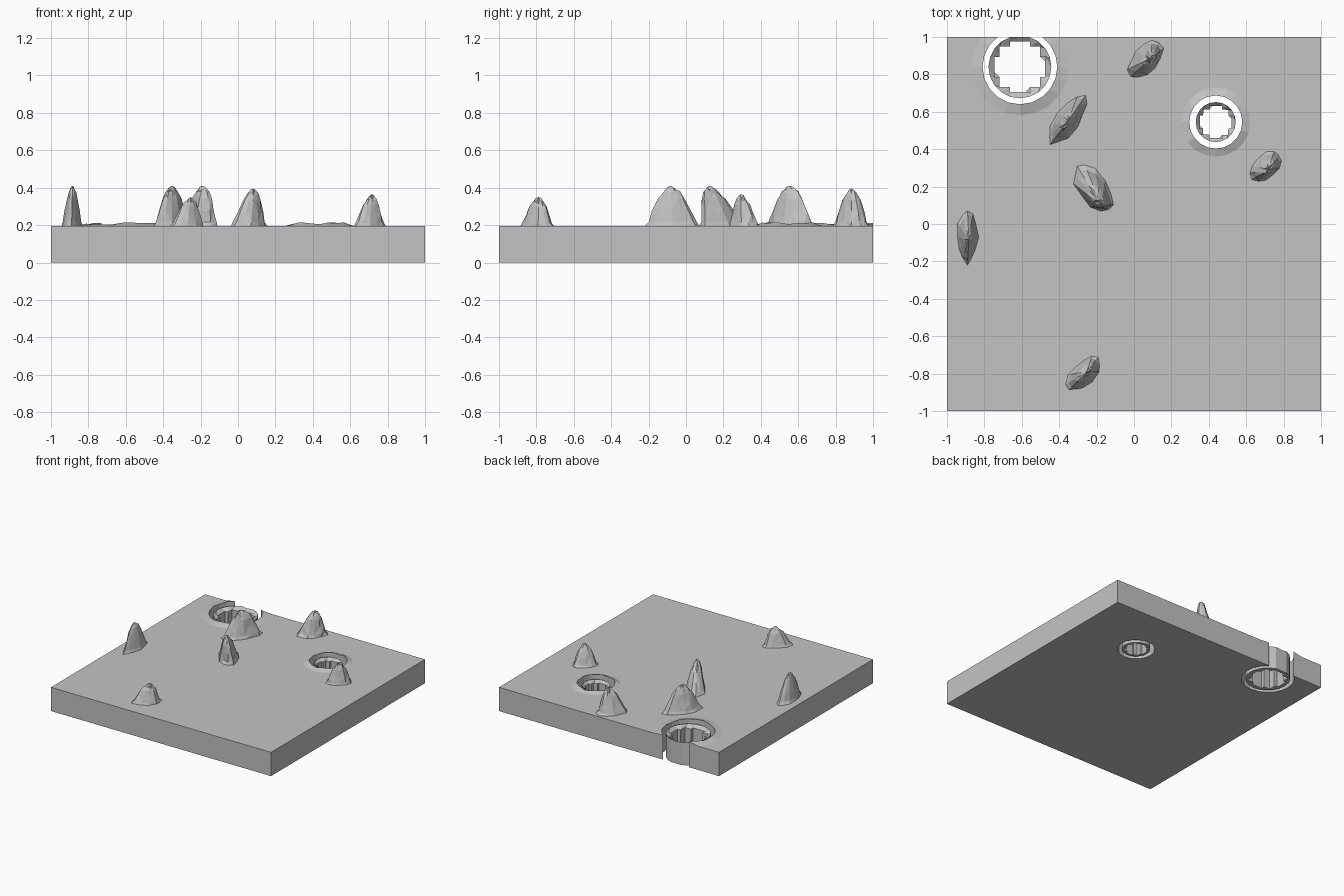
import bpy, bmesh, math, random
from mathutils import Vector

if "Cube" in bpy.data.objects:
    bpy.data.objects.remove(bpy.data.objects["Cube"])

random.seed(4)
TOP = 0.195
SIDES = 20

stone = bpy.data.materials.new("grey_stone")
stone.diffuse_color = (0.55, 0.55, 0.55, 1)
stone.use_nodes = True
stone.node_tree.nodes["Principled BSDF"].inputs["Base Color"].default_value = stone.diffuse_color


def finish(bm, name):
    bmesh.ops.recalc_face_normals(bm, faces=bm.faces[:])
    me = bpy.data.meshes.new(name)
    bm.to_mesh(me)
    bm.free()
    me.materials.append(stone)
    ob = bpy.data.objects.new(name, me)
    bpy.context.collection.objects.link(ob)
    return ob


def circle(cx, cy, r, z):
    return [(cx + r * math.cos(2 * math.pi * i / SIDES),
             cy + r * math.sin(2 * math.pi * i / SIDES), z) for i in range(SIDES)]


def stepped(cx, cy, r, z):
    # blocky circle, five corners per quarter
    quarter = [(1, .2), (.88, .5), (.72, .72), (.5, .88), (.2, 1)]
    quarter = [(1, .4), (.8, .4), (.8, .8), (.4, .8), (.4, 1)]
    pts = []
    for q in range(4):
        c, s = round(math.cos(q * math.pi / 2)), round(math.sin(q * math.pi / 2))
        pts += [(cx + r * (x * c - y * s), cy + r * (x * s + y * c), z) for x, y in quarter]
    return pts


def loft(bm, rings, closed=False):
    vs = [[bm.verts.new(p) for p in ring] for ring in rings]
    pairs = list(zip(vs, vs[1:])) + ([(vs[-1], vs[0])] if closed else [])
    for a, b in pairs:
        n = len(a)
        for i in range(n):
            bm.faces.new((a[i], a[(i + 1) % n], b[(i + 1) % n], b[i]))
    return vs


def clip_back(bm):
    # trim whatever crosses the rear edge of the slab
    res = bmesh.ops.bisect_plane(bm, geom=bm.verts[:] + bm.edges[:] + bm.faces[:],
                                 plane_co=(0, 0.9999, 0), plane_no=(0, 1, 0), clear_outer=True)
    edges = [e for e in res["geom_cut"] if isinstance(e, bmesh.types.BMEdge)]
    if edges:
        bmesh.ops.holes_fill(bm, edges=edges, sides=0)


# ground slab
bm = bmesh.new()
bmesh.ops.create_cube(bm, size=1)
for v in bm.verts:
    v.co = Vector((v.co.x * 2, v.co.y * 2, (v.co.z + 0.5) * TOP))
slab = finish(bm, "ground_slab")

# craters: centre, hole radius, tube outer radius, tube inner radius
craters = [(-0.61, 0.84, 0.2, 0.168, 0.135), (0.437, 0.545, 0.142, 0.107, 0.085)]
for n, (cx, cy, r, ro, ri) in enumerate(craters, 1):
    # hole cut through the slab
    bm = bmesh.new()
    vs = loft(bm, [circle(cx, cy, r, -0.1), circle(cx, cy, r, 0.4)])
    for ring in vs:
        bm.faces.new(ring)
    cutter = finish(bm, "hole_cutter")
    mod = slab.modifiers.new("hole", "BOOLEAN")
    mod.operation, mod.solver, mod.object = "DIFFERENCE", "EXACT", cutter
    bpy.context.view_layer.objects.active = slab
    bpy.ops.object.modifier_apply(modifier=mod.name)
    bpy.data.objects.remove(cutter)

    # low uneven rim around the hole
    bm = bmesh.new()
    crest = [(x, y, TOP + random.uniform(0.006, 0.02)) for x, y, z in circle(cx, cy, r, 0)]
    loft(bm, [circle(cx, cy, r * 1.3, TOP), crest, circle(cx, cy, r, TOP - 0.03)], True)
    clip_back(bm)
    finish(bm, f"crater_rim_{n}")

    # free-standing tube with a blocky bore
    bm = bmesh.new()
    loft(bm, [circle(cx, cy, ro, 0), circle(cx, cy, ro, 0.188),
              stepped(cx, cy, ri, 0.165), stepped(cx, cy, ri, 0)], True)
    clip_back(bm)
    finish(bm, f"crater_tube_{n}")

# rocky peaks: base centre, half length, half width, angle, summit, summit height
peaks = [
    (-0.89, -0.07, 0.148, 0.06, 90, -0.885, -0.08, 0.41),
    (-0.355, 0.555, 0.152, 0.065, 54, -0.352, 0.555, 0.41),
    (-0.22, 0.19, 0.155, 0.08, -55, -0.19, 0.125, 0.41),
    (0.705, 0.305, 0.1, 0.065, 42, 0.715, 0.295, 0.365),
    (0.058, 0.88, 0.118, 0.075, 50, 0.082, 0.885, 0.395),
    (-0.27, -0.8, 0.125, 0.065, 48, -0.255, -0.79, 0.35),
]
profile = [(0, 1.0), (0.12, 0.86), (0.4, 0.67), (0.7, 0.49), (0.9, 0.33), (1.0, 0.15)]
for n, (cx, cy, a, b, ang, px, py, h) in enumerate(peaks, 1):
    t = math.radians(ang)
    bm = bmesh.new()
    rings = []
    ridges = [random.uniform(0.85, 1.08) for _ in range(12)]
    for f, s in profile:
        ox, oy = cx + (px - cx) * f, cy + (py - cy) * f
        ring = []
        for i in range(12):
            u = 2 * math.pi * i / 12
            k = s * ridges[i] * random.uniform(0.94, 1.06)
            x, y = a * k * math.cos(u), b * k * math.sin(u)
            z = TOP - 0.004 + (h - TOP) * f
            if f > 0.85:
                z -= random.uniform(0, 0.018)
            ring.append((ox + x * math.cos(t) - y * math.sin(t),
                         oy + x * math.sin(t) + y * math.cos(t), z))
        rings.append(ring)
    vs = loft(bm, rings)
    bm.faces.new(vs[0])
    tip = bm.verts.new((px, py, h))
    for i in range(12):
        bm.faces.new((vs[-1][i], vs[-1][(i + 1) % 12], tip))
    bmesh.ops.triangulate(bm, faces=bm.faces[:])
    finish(bm, f"rocky_peak_{n}")
